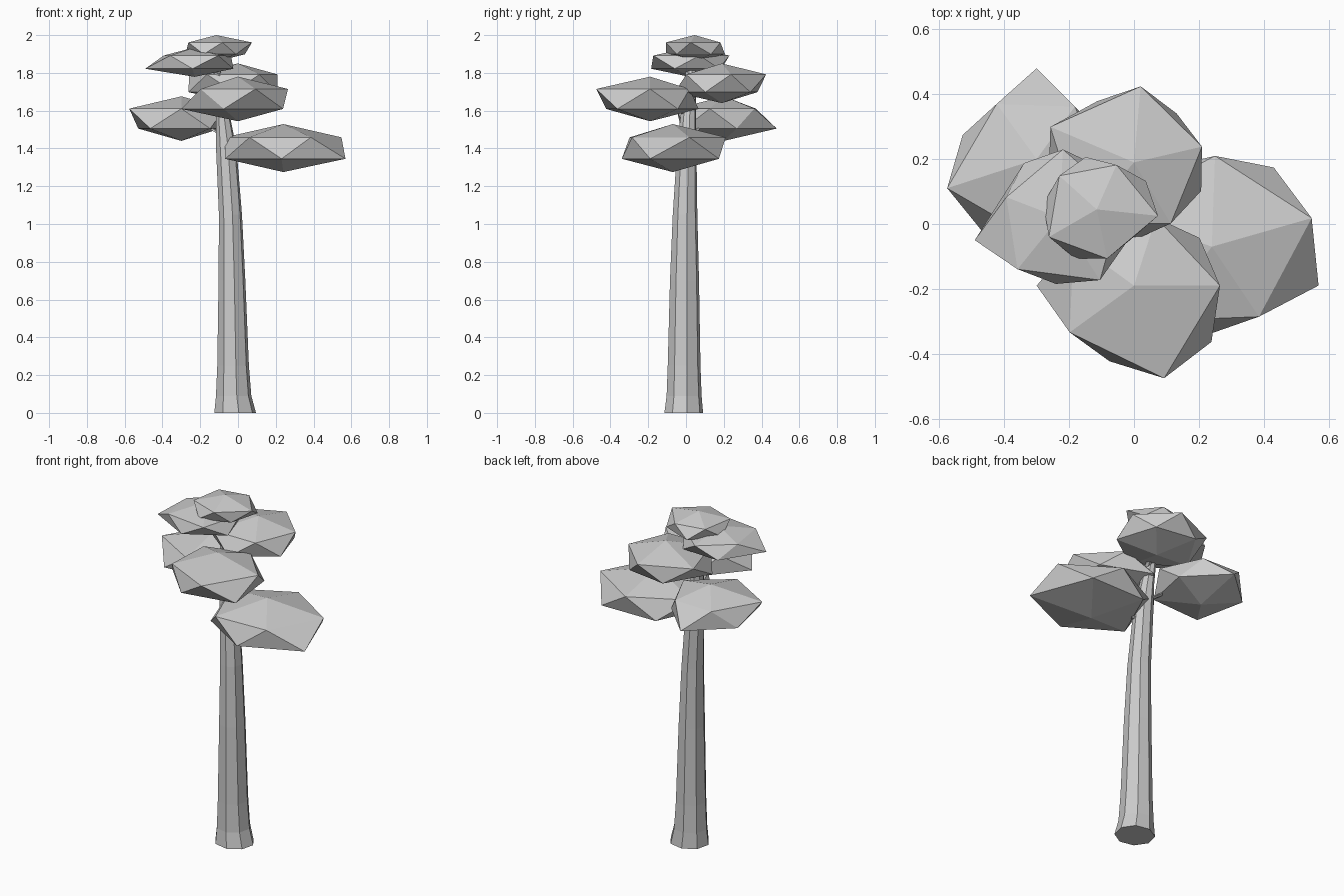
import bpy, bmesh
from math import sin, cos, radians, pi
from mathutils import Vector

if "Cube" in bpy.data.objects:
    bpy.data.objects.remove(bpy.data.objects["Cube"])


def finish(bm, name):
    bmesh.ops.recalc_face_normals(bm, faces=bm.faces[:])
    mesh = bpy.data.meshes.new(name)
    bm.to_mesh(mesh)
    bm.free()
    obj = bpy.data.objects.new(name, mesh)
    bpy.context.collection.objects.link(obj)
    return obj


def loft(name, sections, sides, turn=0.0):
    """Tapered tube through horizontal rings (x, y, z, rx, ry)."""
    bm = bmesh.new()
    rings = []
    for x, y, z, rx, ry in sections:
        rings.append([bm.verts.new((x + rx * cos(turn + 2 * pi * i / sides),
                                    y + ry * sin(turn + 2 * pi * i / sides), z))
                      for i in range(sides)])
    for a, b in zip(rings, rings[1:]):
        for i in range(sides):
            j = (i + 1) % sides
            bm.faces.new((a[i], a[j], b[j], b[i]))
    bm.faces.new(rings[0][::-1])
    bm.faces.new(rings[-1])
    return finish(bm, name)


def leaf_clump(name, centre, height, turn, radii):
    """Flattened icosahedron; its ten side corners, counted round from
    an upper one at angle turn, are pulled to the given radii."""
    bm = bmesh.new()
    bmesh.ops.create_icosphere(bm, subdivisions=1, radius=1)
    upper = [(turn + 36 * i, r) for i, r in enumerate(radii)]
    c = Vector(centre)
    low, high = c.z - 0.447 * height, c.z + 0.447 * height
    bm.clear()
    top = bm.verts.new(c + Vector((0, 0, height)))
    bottom = bm.verts.new(c - Vector((0, 0, height)))
    ring = [bm.verts.new((c.x + r * cos(radians(a)), c.y + r * sin(radians(a)),
                          low if i % 2 else high))
            for i, (a, r) in enumerate(upper)]
    for i in range(10):
        bm.faces.new((ring[i], ring[(i + 1) % 10], ring[(i + 2) % 10]))
        bm.faces.new((bottom if i % 2 else top, ring[i], ring[(i + 2) % 10]))
    return finish(bm, name)


# Trunk: flared foot, gentle lean to the left
loft("trunk", [
    (-0.015, -0.012, 0.00, 0.112, 0.104),
    (-0.023, -0.010, 0.09, 0.095, 0.094),
    (-0.026, -0.010, 0.25, 0.085, 0.088),
    (-0.032, -0.008, 0.70, 0.072, 0.078),
    (-0.040, -0.005, 1.05, 0.062, 0.066),
    (-0.062, 0.004, 1.40, 0.055, 0.052),
    (-0.080, 0.012, 1.57, 0.038, 0.042),
    (-0.105, 0.025, 1.75, 0.025, 0.027),
    (-0.125, 0.035, 1.90, 0.014, 0.014)], 8, radians(10))

# Foliage clumps: name, centre, half height, turn, corner radii
clumps = [
    ("right", (0.24, -0.07, 1.402), 0.127, 16,
     (.32, .31, .28, .29, .33, .32, .29, .27, .26, .35)),
    ("left_low", (-0.30, 0.20, 1.558), 0.118, 54,
     (.20, .28, .21, .24, .29, .28, .25, .26, .24, .22)),
    ("front", (0.0, -0.19, 1.662), 0.118, 0,
     (.265, .25, .22, .27, .23, .30, .245, .245, .30, .295)),
    ("back", (0.0, 0.19, 1.745), 0.105, 13,
     (.215, .20, .235, .22, .28, .27, .25, .25, .22, .225)),
    ("left_high", (-0.23, 0.02, 1.857), 0.078, 15,
     (.20, .20, .21, .20, .175, .27, .205, .205, .23, .22)),
    ("top", (-0.115, 0.045, 1.93), 0.07, -6,
     (.19, .175, .15, .165, .155, .165, .17, .165, .155, .14)),
]
for name, centre, height, turn, radii in clumps:
    leaf_clump("foliage_" + name, centre, height, turn, radii)
    # Thin branch from trunk into the clump
    x, y, z = centre
    if name != "top":
        loft("branch_" + name, [
            (-0.08, 0.01, z - 0.09, 0.018, 0.018),
            (-0.08 + 0.6 * (x + 0.08), 0.01 + 0.6 * (y - 0.01), z - 0.01,
             0.012, 0.012)], 5)
